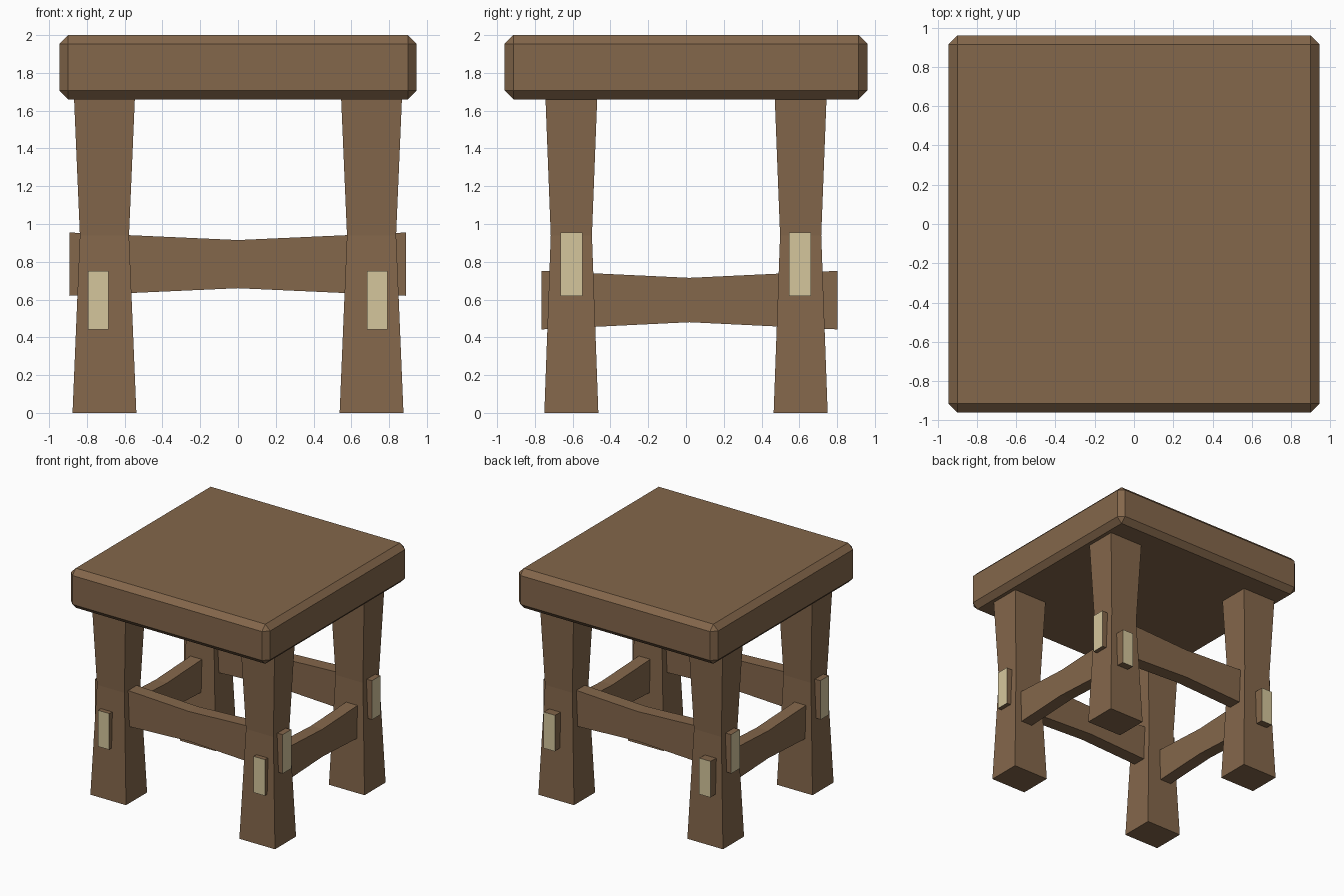
import bpy
import bmesh

if "Cube" in bpy.data.objects:
    bpy.data.objects.remove(bpy.data.objects["Cube"])


def material(name, rgb):
    m = bpy.data.materials.new(name)
    m.diffuse_color = (*rgb, 1.0)
    m.use_nodes = True
    m.node_tree.nodes["Principled BSDF"].inputs["Base Color"].default_value = m.diffuse_color
    return m


WOOD = material("brown wood", (0.230, 0.135, 0.070))
END_GRAIN = material("pale end grain", (0.665, 0.565, 0.335))


def finish(name, bm, mats):
    bmesh.ops.recalc_face_normals(bm, faces=bm.faces[:])
    me = bpy.data.meshes.new(name)
    bm.to_mesh(me)
    bm.free()
    for m in mats:
        me.materials.append(m)
    ob = bpy.data.objects.new(name, me)
    bpy.context.collection.objects.link(ob)
    return ob


def loft(rings):
    """Skin a list of four-point rings and cap both ends; caps are material 1."""
    bm = bmesh.new()
    loops = [[bm.verts.new(p) for p in ring] for ring in rings]
    for a, b in zip(loops, loops[1:]):
        for i in range(4):
            j = (i + 1) % 4
            bm.faces.new((a[i], a[j], b[j], b[i]))
    for cap in (loops[0], loops[-1]):
        bm.faces.new(cap).material_index = 1
    return bm


# Seat: thick slab with chamfered edges
bm = bmesh.new()
bmesh.ops.create_cube(bm, size=1)
for v in bm.verts:
    v.co = (v.co.x * 1.89, v.co.y * 1.92, 1.83 + v.co.z * 0.34)
bmesh.ops.bevel(bm, geom=bm.edges[:], offset=0.046, offset_type='OFFSET',
                segments=1, affect='EDGES')
finish("seat", bm, [WOOD])

# Legs: square posts, narrowed at the waist (z, half width x, half width y)
LEG = [(0.0, 0.169, 0.143), (0.94, 0.130, 0.109), (1.665, 0.161, 0.137)]
for side, sx in (("left", -1), ("right", 1)):
    for end, sy in (("front", -1), ("back", 1)):
        cx, cy = sx * 0.707, sy * 0.607
        rings = [[(cx + i * hx, cy + j * hy, z)
                  for i, j in ((-1, -1), (1, -1), (1, 1), (-1, 1))]
                 for z, hx, hy in LEG]
        finish(f"{end}_{side}_leg", loft(rings), [WOOD, WOOD])


# Stretchers: waisted rails through the legs, with pale end grain
def stretcher(name, along_x, across, half_thick, stations):
    rings = []
    for s, lo, hi in stations:
        ring = []
        for d, z in ((-half_thick, lo), (half_thick, lo),
                     (half_thick, hi), (-half_thick, hi)):
            ring.append((s, across + d, z) if along_x else (across + d, s, z))
        rings.append(ring)
    finish(name, loft(rings), [WOOD, END_GRAIN])


HIGH = [(-0.893, 0.62, 0.955), (0.0, 0.66, 0.915), (0.89, 0.62, 0.955)]
LOW = [(-0.766, 0.442, 0.752), (0.018, 0.48, 0.715), (0.802, 0.442, 0.752)]
stretcher("front_stretcher", True, -0.607, 0.058, HIGH)
stretcher("back_stretcher", True, 0.604, 0.058, HIGH)
stretcher("left_stretcher", False, -0.74, 0.054, LOW)
stretcher("right_stretcher", False, 0.737, 0.054, LOW)
